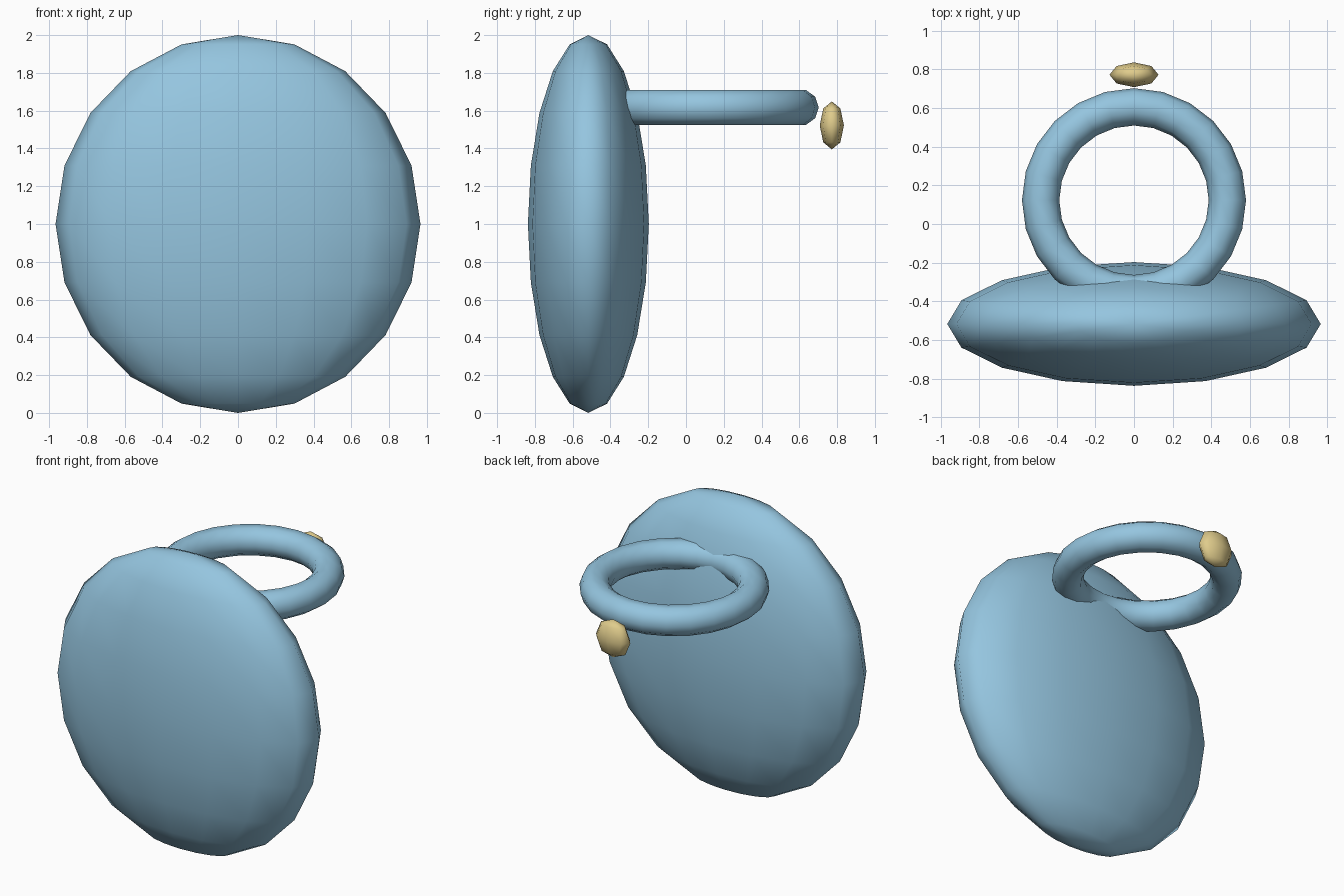
import bpy
import math

default_cube = bpy.data.objects.get("Cube")
if default_cube:
    bpy.data.objects.remove(default_cube, do_unlink=True)


def make_material(name, rgb):
    mat = bpy.data.materials.new(name)
    mat.use_nodes = True
    color = (*rgb, 1.0)
    mat.diffuse_color = color
    mat.node_tree.nodes["Principled BSDF"].inputs["Base Color"].default_value = color
    return mat


def finish(name, mat):
    obj = bpy.context.object
    obj.name = obj.data.name = name
    obj.data.materials.append(mat)
    bpy.ops.object.transform_apply(location=False, rotation=False, scale=True)
    bpy.ops.object.shade_smooth()
    return obj


def ellipsoid(name, center, radii, segments, rings, mat):
    bpy.ops.mesh.primitive_uv_sphere_add(
        segments=segments, ring_count=rings, radius=1, location=center)
    bpy.context.object.scale = radii
    return finish(name, mat)


blue = make_material("light blue", (0.30, 0.56, 0.74))
gold = make_material("pale gold", (0.74, 0.60, 0.26))

# Large flattened disc standing upright at the front
ellipsoid("disc_body", (0, -0.517, 1), (0.966, 0.32, 1), 16, 10, blue)

# Horizontal ring whose front edge sinks into the disc
bpy.ops.mesh.primitive_torus_add(
    major_segments=24, minor_segments=10,
    major_radius=0.483, minor_radius=0.0965, location=(0, 0.123, 1.617))
finish("ring", blue)

# Small bead just behind the ring
ellipsoid("bead", (0, 0.772, 1.522), (0.127, 0.064, 0.127), 8, 4, gold)
